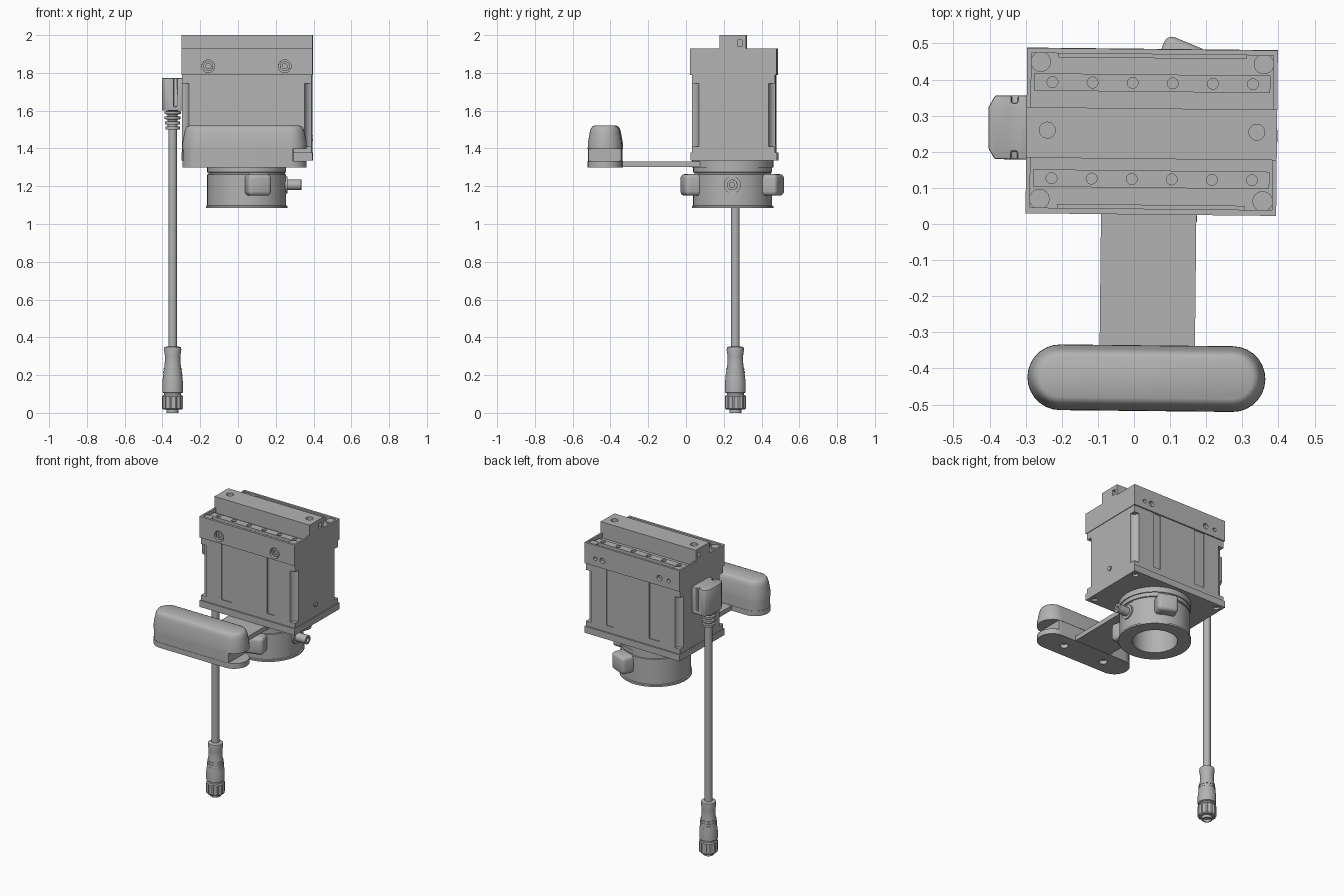
import bpy, bmesh
from math import pi, cos, sin, radians
from mathutils import Matrix, Vector

old = bpy.data.objects.get("Cube")
if old:
    bpy.data.objects.remove(old)

GREY = 0.45
mat = bpy.data.materials.new("plain grey")
mat.use_nodes = True
mat.diffuse_color = (GREY, GREY, GREY, 1)
mat.node_tree.nodes["Principled BSDF"].inputs["Base Color"].default_value = (GREY, GREY, GREY, 1)
parts = []


def loft(name, rings, matrix=None):
    """Skin closed rings of points and cap both ends."""
    bm = bmesh.new()
    rows = [[bm.verts.new(p) for p in ring] for ring in rings]
    n = len(rows[0])
    for a, b in zip(rows, rows[1:]):
        for i in range(n):
            bm.faces.new((a[i], a[(i + 1) % n], b[(i + 1) % n], b[i]))
    bm.faces.new(rows[0][::-1])
    bm.faces.new(rows[-1])
    if matrix:
        bm.transform(matrix)
    bmesh.ops.recalc_face_normals(bm, faces=bm.faces)
    mesh = bpy.data.meshes.new(name)
    bm.to_mesh(mesh)
    bm.free()
    mesh.materials.append(mat)
    ob = bpy.data.objects.new(name, mesh)
    bpy.context.collection.objects.link(ob)
    parts.append(ob)
    return ob


def box(name, x0, x1, y0, y1, z0, z1, matrix=None):
    return loft(name, [[(x0, y0, z), (x1, y0, z), (x1, y1, z), (x0, y1, z)] for z in (z0, z1)], matrix)


def lathe(name, centre, profile, axis="Z", n=32):
    """Turn a (radius, distance) profile around an axis through centre."""
    rings = [[(r * cos(2 * pi * i / n), r * sin(2 * pi * i / n), d) for i in range(n)] for r, d in profile]
    turn = Vector((0, 0, 1)).rotation_difference(
        Vector({"X": (1, 0, 0), "Y": (0, 1, 0), "Z": (0, 0, 1)}[axis])).to_matrix().to_4x4()
    return loft(name, rings, Matrix.Translation(centre) @ turn)


def cyl(name, centre, r, d0, d1, axis="Z", n=24):
    return lathe(name, centre, [(r, d0), (r, d1)], axis, n)


def stadium(x0, x1, y0, y1, z, inset=0.0, n=14):
    r, cy = (y1 - y0) / 2, (y0 + y1) / 2
    pts = []
    for cx, start in ((x1 - r, -pi / 2), (x0 + r, pi / 2)):
        for i in range(n + 1):
            a = start + pi * i / n
            pts.append((cx + (r - inset) * cos(a), cy + (r - inset) * sin(a), z))
    return pts


def apply_modifiers(ob):
    deps = bpy.context.evaluated_depsgraph_get()
    ob.data = bpy.data.meshes.new_from_object(ob.evaluated_get(deps))
    ob.modifiers.clear()


def cut(ob, cutters):
    for c in cutters:
        m = ob.modifiers.new("cut", "BOOLEAN")
        m.operation, m.solver, m.object = "DIFFERENCE", "EXACT", c
    apply_modifiers(ob)
    for c in cutters:
        parts.remove(c)
        bpy.data.objects.remove(c)


def bevel(ob, width, segments=3):
    m = ob.modifiers.new("bevel", "BEVEL")
    m.width, m.segments, m.limit_method = width, segments, "ANGLE"
    apply_modifiers(ob)


X0, X1, Y0, Y1 = -0.298, 0.396, 0.030, 0.482
CX, CY = (X0 + X1) / 2, (Y0 + Y1) / 2
corners = [(sx, sy) for sx in (-1, 1) for sy in (-1, 1)]

# Housing with scooped corners and shallow vertical channels
housing = box("housing", X0 + .004, X1 - .004, Y0 + .006, Y1 - .006, 1.37, 1.80)
cutters = [cyl("c", (CX + sx * .347, CY + sy * .226, 0), .042, 1.41, 1.745) for sx, sy in corners]
for a, b in ((-.145, -.07), (.19, .242)):
    cutters += [box("c", a, b, Y0 - .02, Y0 + .012, 1.42, 1.79),
                box("c", a, b, Y1 - .012, Y1 + .02, 1.42, 1.79)]
cut(housing, cutters)
cyl("side_button", (X1 - .01, .247, 1.455), .016, 0, .012, "X")

# Base flange with corner screw holes
flange = box("base_flange", X0, X1, Y0 - .003, Y1 + .003, 1.335, 1.378)
cut(flange, [cyl("c", (CX + sx * .31, CY + sy * .19, 0), .018, 1.30, 1.35) for sx, sy in corners])

# Top cap: recessed tray and mounting holes front and back
cap = box("top_cap", X0, X1, Y0 - .004, Y1 + .002, 1.79, 1.928)
cutters = []
for y0, y1 in ((Y0 + .012, .18), (.32, Y1 - .012)):
    cutters.append(box("c", X0 + .012, X1 - .012, y0, y1, 1.895, 1.95))
for x in (-.155, .25):
    cutters.append(cyl("c", (x, 0, 1.835), .034, -.05, Y0 + .02, "Y"))
for x, r in ((.318, .012), (.266, .018), (-.15, .018), (-.218, .012)):
    cutters.append(cyl("c", (x, Y1, 1.84), r, -.02, .05, "Y"))
cut(cap, cutters)
for x in (-.155, .25):
    bolt = cyl("front_bolt", (x, Y0, 1.835), .026, .004, .022, "Y")
    cut(bolt, [cyl("c", (x, Y0, 1.835), .015, -.02, .014, "Y", 6)])

# Central ridge with end notches and two holes
ridge = box("top_ridge", X0, X1, .18, .32, 1.90, 2.0)
cutters = [cyl("c", (x, .257, 0), .022, 1.97, 2.05) for x in (-.24, .34)]
cutters += [box("c", x - .03, x + .03, .275, .30, 1.94, 1.975) for x in (X0, X1)]
cut(ridge, cutters)

# Drilled strips, corner screws and short inner ledges in the tray
for y in (.124, .39):
    strip = box("hole_strip", X0 + .02, X1 - .02, y - .024, y + .024, 1.89, 1.912)
    cut(strip, [cyl("c", (-.227 + .111 * i, y, 0), .015, 1.90, 1.95) for i in range(6)])
for sx, sy in corners:
    cyl("corner_screw", (CX + sx * .309, CY + sy * .19, 0), .028, 1.89, 1.92)
for sy in (-1, 1):
    ys = sorted((CY + sy * .222, CY + sy * .203))
    box("tray_ledge", CX - .26, CX + .26, ys[0], ys[1], 1.89, 1.918)

# Collar under the housing, with a blind bore
CC = (.046, .247, 0)
collar = lathe("collar", CC, [(.216, 1.084), (.216, 1.095), (.209, 1.098), (.209, 1.262), (.203, 1.264),
                              (.203, 1.272), (.209, 1.274), (.209, 1.302)], n=64)
cut(collar, [cyl("c", CC, .134, 1.0, 1.27, n=64)])
for name, ang in (("back_knob", 22), ("front_knob", 164)):
    m = Matrix.Translation((CC[0], CC[1], 1.207)) @ Matrix.Rotation(-radians(ang), 4, "Z")
    knob = box(name, -.064, .064, .15, .275, -.057, .057, m)
    bevel(knob, .022)
lathe("side_nozzle_seat", (.24, .247, 1.207), [(.045, 0), (.045, .022)], "X")
nozzle = cyl("side_nozzle", (.24, .247, 1.207), .028, 0, .095, "X")
cut(nozzle, [cyl("c", (.24, .247, 1.207), .014, .04, .2, "X")])

# Flat bracket: round seat, arm and drilled foot
cyl("bracket_seat", CC, .215, 1.30, 1.336, n=64)
box("bracket_arm", -.089, .175, -.36, .24, 1.302, 1.332)
BAR = (-.288, .371, -.518, -.336)
foot = loft("bracket_foot", [stadium(*BAR, 1.30), stadium(*BAR, 1.334)])
cut(foot, [cyl("c", (x, -.427, 0), .025, 1.28, 1.325) for x in (-.11, .19)])

# Rounded handle, its lower block cut short on the left
lower = loft("handle_base", [stadium(*BAR, 1.333, .002), stadium(*BAR, 1.40, .002)])
cut(lower, [box("c", .30, .5, -.6, -.3, 1.2, 1.6)])
loft("handle", [stadium(*BAR, z, i) for z, i in
                ((1.398, 0), (1.43, .001), (1.485, .011), (1.503, .016), (1.515, .024), (1.521, .036))])

# Cable connector on the right side
outline = [(-.29, .175), (-.385, .175), (-.403, .205), (-.403, .32), (-.385, .352), (-.29, .352)]
head = loft("cable_head", [[(x, y, z) for x, y in outline] for z in (1.60, 1.772)])
cutters = [box("c", -.34, -.322, a, b, 1.62, 1.80) for a, b in ((.15, .198), (.33, .38))]
cut(head, cutters)
bevel(head, .005, 2)
CAB = (-.346, .257, 0)
relief = [(.036, 1.61)]
for i in range(4):
    z = 1.59 - .027 * i
    relief += [(.026, z + .008), (.044 - .002 * i, z + .006), (.044 - .002 * i, z - .008), (.026, z - .010)]
lathe("strain_relief", CAB, relief)

# Cable and round plug
cyl("cable", CAB, .023, .33, 1.62)
lathe("plug_grip", CAB, [(.03, .352), (.044, .348), (.046, .335), (.041, .30), (.042, .26), (.05, .20),
                         (.055, .16), (.055, .108), (.045, .104), (.045, .09)])
for i in range(4):
    cyl("grip_band", CAB, .052 - .001 * i, .178 + .016 * i, .186 + .016 * i)
n = 48
rings = [[(CAB[0] + r * cos(2 * pi * i / n), CAB[1] + r * sin(2 * pi * i / n), z)
          for i in range(n) for r in (rr - (.005 if i % 4 < 2 else 0),)]
         for z, rr in ((.018, .049), (.024, .056), (.088, .056), (.094, .05))]
loft("plug_nut", rings)
tip = cyl("plug_tip", CAB, .032, 0, .03)
cut(tip, [cyl("c", CAB, .025, -.02, .015)])

# The whole assembly is turned slightly about its upright axis
turn = Matrix.Translation((CX, CY, 0)) @ Matrix.Rotation(radians(-.6), 4, "Z") @ Matrix.Translation((-CX, -CY, 0))
bpy.ops.object.select_all(action="DESELECT")
for ob in parts:
    ob.data.transform(turn)
    ob.select_set(True)
bpy.context.view_layer.objects.active = parts[0]
bpy.ops.object.shade_smooth_by_angle(angle=radians(35))
